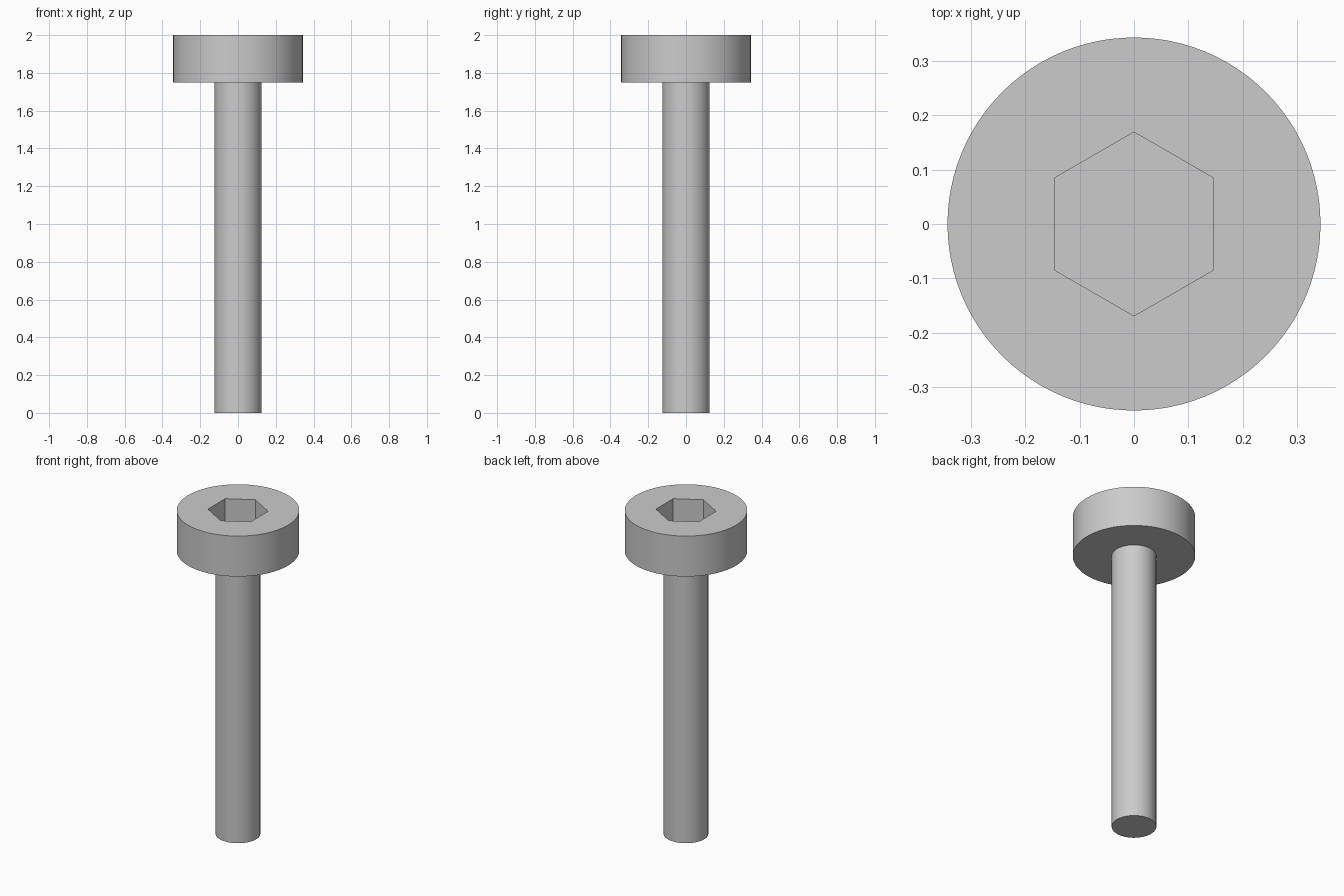
import bpy
import math

HEIGHT = 2.0
HEAD_RADIUS, HEAD_BOTTOM = 0.343, 1.75
SHANK_RADIUS = 0.125
SOCKET_RADIUS, SOCKET_DEPTH = 0.169, 0.17

default_cube = bpy.data.objects.get("Cube")
if default_cube:
    bpy.data.objects.remove(default_cube, do_unlink=True)

steel = bpy.data.materials.new("light grey steel")
steel.use_nodes = True
grey = (0.6, 0.6, 0.6, 1.0)
steel.diffuse_color = grey
steel.node_tree.nodes["Principled BSDF"].inputs["Base Color"].default_value = grey


def prism(name, radius, bottom, top, sides):
    """Upright prism or cylinder between two heights, with a corner on the y axis."""
    bpy.ops.mesh.primitive_cylinder_add(
        vertices=sides, radius=radius, depth=top - bottom,
        location=(0, 0, (bottom + top) / 2))
    obj = bpy.context.object
    obj.name = name
    obj.data.materials.append(steel)
    return obj


def smooth(obj):
    bpy.ops.object.select_all(action='DESELECT')
    obj.select_set(True)
    bpy.context.view_layer.objects.active = obj
    bpy.ops.object.shade_smooth_by_angle(angle=math.radians(30))


# Shank, reaching slightly into the head
shank = prism("shank", SHANK_RADIUS, 0, HEAD_BOTTOM + 0.03, 96)
smooth(shank)

# Cylindrical head with a hexagonal socket
head = prism("head", HEAD_RADIUS, HEAD_BOTTOM, HEIGHT, 96)
cutter = prism("socket_cutter", SOCKET_RADIUS, HEIGHT - SOCKET_DEPTH, HEIGHT + 0.1, 6)
cutter.hide_render = True

bpy.context.view_layer.objects.active = head
cut = head.modifiers.new("hex socket", 'BOOLEAN')
cut.operation = 'DIFFERENCE'
cut.solver = 'EXACT'
cut.object = cutter
bpy.ops.object.modifier_apply(modifier=cut.name)
bpy.data.objects.remove(cutter, do_unlink=True)
smooth(head)
